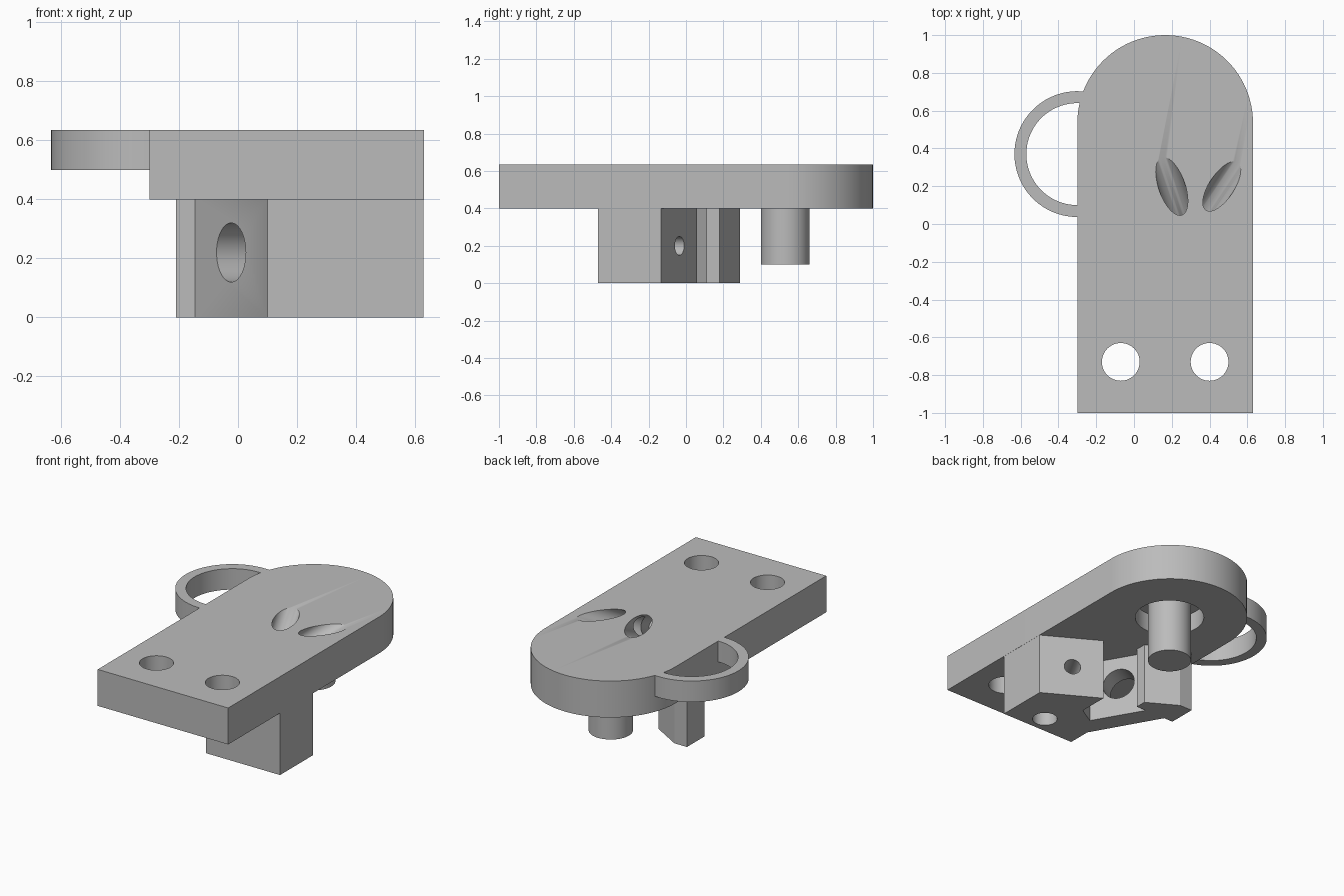
import bpy, bmesh
from math import cos, sin, pi, radians
from mathutils import Vector

cube = bpy.data.objects.get("Cube")
if cube:
    bpy.data.objects.remove(cube, do_unlink=True)

grey = bpy.data.materials.new("plain grey")
grey.use_nodes = True
grey.diffuse_color = (0.5, 0.5, 0.5, 1)
grey.node_tree.nodes["Principled BSDF"].inputs["Base Color"].default_value = (0.5, 0.5, 0.5, 1)


def arc(cx, cy, r, a0, a1, n=48):
    angles = [radians(a0 + (a1 - a0) * i / n) for i in range(n + 1)]
    return [(cx + r * cos(a), cy + r * sin(a)) for a in angles]


def finish(name, bm):
    bmesh.ops.recalc_face_normals(bm, faces=bm.faces)
    mesh = bpy.data.meshes.new(name)
    bm.to_mesh(mesh)
    bm.free()
    mesh.materials.append(grey)
    obj = bpy.data.objects.new(name, mesh)
    bpy.context.collection.objects.link(obj)
    return obj


def prism(name, outline, z0, z1):
    bm = bmesh.new()
    face = bm.faces.new([bm.verts.new((x, y, z0)) for x, y in outline])
    top = bmesh.ops.extrude_face_region(bm, geom=[face])["geom"]
    verts = [v for v in top if isinstance(v, bmesh.types.BMVert)]
    bmesh.ops.translate(bm, verts=verts, vec=(0, 0, z1 - z0))
    return finish(name, bm)


def rod(name, start, end, r):
    a, b = Vector(start), Vector(end)
    bm = bmesh.new()
    bmesh.ops.create_cone(bm, cap_ends=True, segments=48, radius1=r, radius2=r,
                          depth=(b - a).length)
    bm.transform((b - a).to_track_quat("Z", "Y").to_matrix().to_4x4())
    bmesh.ops.translate(bm, verts=bm.verts, vec=(a + b) / 2)
    return finish(name, bm)


def combine(target, tool, operation):
    mod = target.modifiers.new(operation, "BOOLEAN")
    mod.operation = operation
    mod.solver = "EXACT"
    mod.object = tool
    bpy.context.view_layer.objects.active = target
    bpy.ops.object.modifier_apply(modifier=mod.name)
    bpy.data.objects.remove(tool, do_unlink=True)


def smooth(obj):
    bpy.ops.object.select_all(action="DESELECT")
    obj.select_set(True)
    bpy.context.view_layer.objects.active = obj
    bpy.ops.object.shade_smooth_by_angle(angle=radians(30))


# Plate with one rounded end
body = prism("mounting_plate", [(-0.3, -1), (0.63, -1)] + arc(0.165, 0.535, 0.465, 0, 180),
             0.4, 0.635)

# Angled bracket block under the plate, with a slanted notch
bracket = prism("bracket", [
    (0.1, -0.47), (0.629, -0.47), (0.629, -0.135), (0.29, 0.06), (0.29, -0.135),
    (0.18, -0.2), (0, 0.11), (0.07, 0.11), (0.07, 0.18), (-0.12, 0.29),
    (-0.21, 0.29), (-0.21, 0.11), (-0.145, 0.11), (0.1, -0.32)], 0, 0.45)
combine(body, bracket, "UNION")

# Mounting holes and the recess around the peg
for x in (-0.07, 0.4):
    combine(body, rod("hole", (x, -0.73, 0.3), (x, -0.73, 0.8), 0.1), "DIFFERENCE")
combine(body, rod("recess", (0.165, 0.53, 0.3), (0.165, 0.53, 0.52), 0.207), "DIFFERENCE")

# Shallow-angled channels opening on the top
for x, dx, dy, r in ((0.2, -0.33, 0.94, 0.07), (0.465, 0.55, 0.83, 0.066)):
    mid, way = Vector((x, 0.2, 0.635)), Vector((dx, dy, 0.48))
    combine(body, rod("channel", mid - way * 0.48, mid + way * 0.5, r), "DIFFERENCE")

# Bores through the slanted walls and the underside
combine(body, rod("wall_bore", (-0.2, -0.206, 0.22), (0.12, -0.021, 0.22), 0.1), "DIFFERENCE")
combine(body, rod("small_bore", (0.505, 0.052, 0.2), (0.355, -0.209, 0.2), 0.05), "DIFFERENCE")
combine(body, rod("base_bore", (0.4, -0.36, -0.1), (0.4, -0.36, 0.25), 0.075), "DIFFERENCE")
smooth(body)

# Side loop and locating peg
loop = prism("side_loop", arc(-0.3, 0.37, 0.333, 84, 272) + arc(-0.3, 0.37, 0.27, 272, 84),
             0.5, 0.635)
smooth(loop)
smooth(rod("peg", (0.165, 0.53, 0.1), (0.165, 0.53, 0.54), 0.13))
